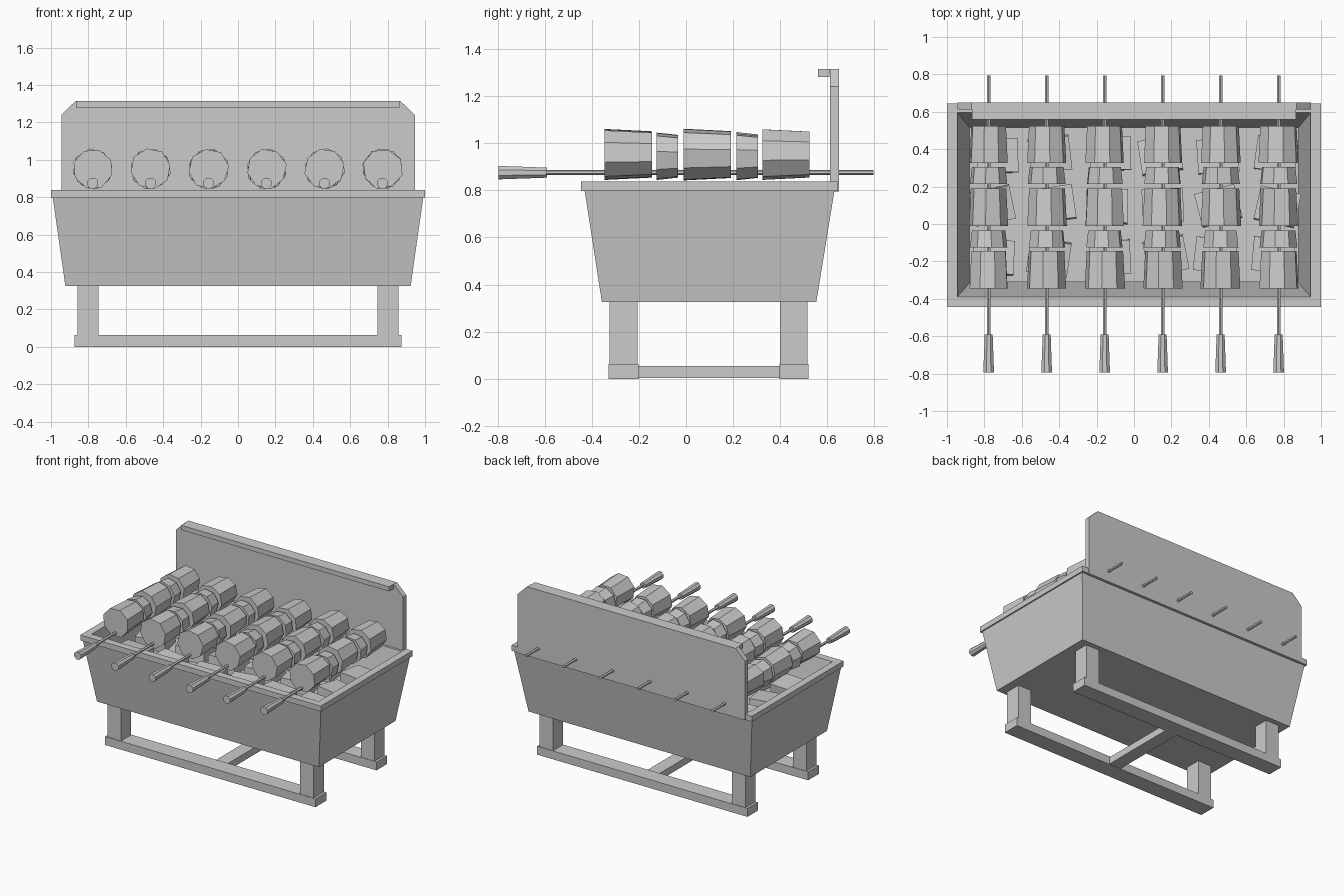
import bpy, bmesh, math, random
from mathutils import Matrix, Vector

if "Cube" in bpy.data.objects:
    bpy.data.objects.remove(bpy.data.objects["Cube"])

random.seed(4)


def finish(name, bm, smooth=None):
    bmesh.ops.recalc_face_normals(bm, faces=bm.faces)
    me = bpy.data.meshes.new(name)
    bm.to_mesh(me)
    bm.free()
    ob = bpy.data.objects.new(name, me)
    bpy.context.collection.objects.link(ob)
    if smooth:
        bpy.context.view_layer.objects.active = ob
        ob.select_set(True)
        bpy.ops.object.shade_smooth_by_angle(angle=math.radians(smooth))
        ob.select_set(False)
    return ob


def loft(name, rings, smooth=None):
    """Skin a list of equal-length point rings and cap both ends."""
    bm = bmesh.new()
    rows = [[bm.verts.new(p) for p in r] for r in rings]
    n = len(rows[0])
    for a, b in zip(rows, rows[1:]):
        for i in range(n):
            j = (i + 1) % n
            bm.faces.new((a[i], a[j], b[j], b[i]))
    bm.faces.new(rows[0])
    bm.faces.new(rows[-1])
    return finish(name, bm, smooth)


def rect(x, y0, y1, z):
    return [(-x, y0, z), (x, y0, z), (x, y1, z), (-x, y1, z)]


def box(name, x0, x1, y0, y1, z0, z1, rot=None):
    bm = bmesh.new()
    size = Matrix.Diagonal((x1 - x0, y1 - y0, z1 - z0, 1))
    centre = Matrix.Translation(((x0 + x1) / 2, (y0 + y1) / 2, (z0 + z1) / 2))
    bmesh.ops.create_cube(bm, size=1, matrix=centre @ (rot or Matrix()) @ size)
    return finish(name, bm)


def tube(name, x, z, stations, sides, turn=0.0, jitter=0.0, smooth=None):
    """Faceted bar along y from (y, radius) stations."""
    wob = [1 + random.uniform(-jitter, jitter) for _ in range(sides)]
    rings = []
    for y, r in stations:
        ring = []
        for i in range(sides):
            a = turn + 2 * math.pi * (i + 0.5) / sides
            ring.append((x + r * wob[i] * math.cos(a), y, z + r * wob[i] * math.sin(a)))
        rings.append(ring)
    return loft(name, rings, smooth)


# Tapered fire trough with a flat projecting rim and hollow inside
loft("trough", [
    rect(0.923, -0.357, 0.553, 0.325),
    rect(0.99, -0.43, 0.63, 0.797),
    rect(1.0, -0.445, 0.645, 0.797),
    rect(1.0, -0.445, 0.645, 0.838),
    rect(0.945, -0.39, 0.595, 0.838),
    rect(0.87, -0.305, 0.505, 0.39),
])

# Ember bed and loose charcoal blocks
box("ember_bed", -0.88, 0.88, -0.31, 0.515, 0.385, 0.62)
for i in range(6):
    for j in range(3):
        cx = -0.74 + i * 0.298 + random.uniform(-0.02, 0.02)
        cy = -0.17 + j * 0.27 + random.uniform(-0.01, 0.01)
        rot = (Matrix.Rotation(random.uniform(-0.25, 0.25), 4, 'Z')
               @ Matrix.Rotation(random.uniform(-0.1, 0.1), 4, 'X'))
        box("charcoal", cx - 0.11, cx + 0.11, cy - 0.09, cy + 0.09, 0.61, 0.71, rot)

# Back splash panel with clipped top corners, and its top lip
profile = [(-0.945, 0.795), (0.945, 0.795), (0.945, 1.24),
           (0.868, 1.315), (-0.868, 1.315), (-0.945, 1.24)]
loft("back_panel", [[(x, y, z) for x, z in profile] for y in (0.612, 0.65)])
box("panel_lip", -0.865, 0.865, 0.56, 0.615, 1.28, 1.315)

# Legs, floor runners and centre brace
for side, y0, y1 in (("front", -0.325, -0.205), ("rear", 0.40, 0.515)):
    for s in (-1, 1):
        xa, xb = sorted((s * 0.745, s * 0.857))
        box(side + "_leg", xa, xb, y0, y1, 0.055, 0.33)
    box(side + "_runner", -0.875, 0.875, y0 - 0.004, y1 + 0.004, 0, 0.063)
box("centre_brace", -0.05, 0.05, -0.21, 0.405, 0.003, 0.055)

# Skewers: rod, handle, three large chunks and two thin slices each
for k in range(6):
    x = -0.777 + k * 0.31
    tube("skewer_rod", x, 0.876, [(-0.60, 0.011), (0.795, 0.011)], 6, smooth=None)
    tube("skewer_handle", x, 0.875, [(-0.795, 0.031), (-0.59, 0.023)], 8)
    for y in (-0.345, -0.01, 0.325):
        tube("meat_chunk", x, 0.952, [(y, 0.108), (y + 0.2, 0.098)], 8,
             random.uniform(-0.25, 0.25), 0.03)
    for y in (-0.125, 0.215):
        tube("meat_slice", x, 0.945, [(y, 0.101), (y + 0.09, 0.091)], 8,
             random.uniform(-0.25, 0.25), 0.03)
